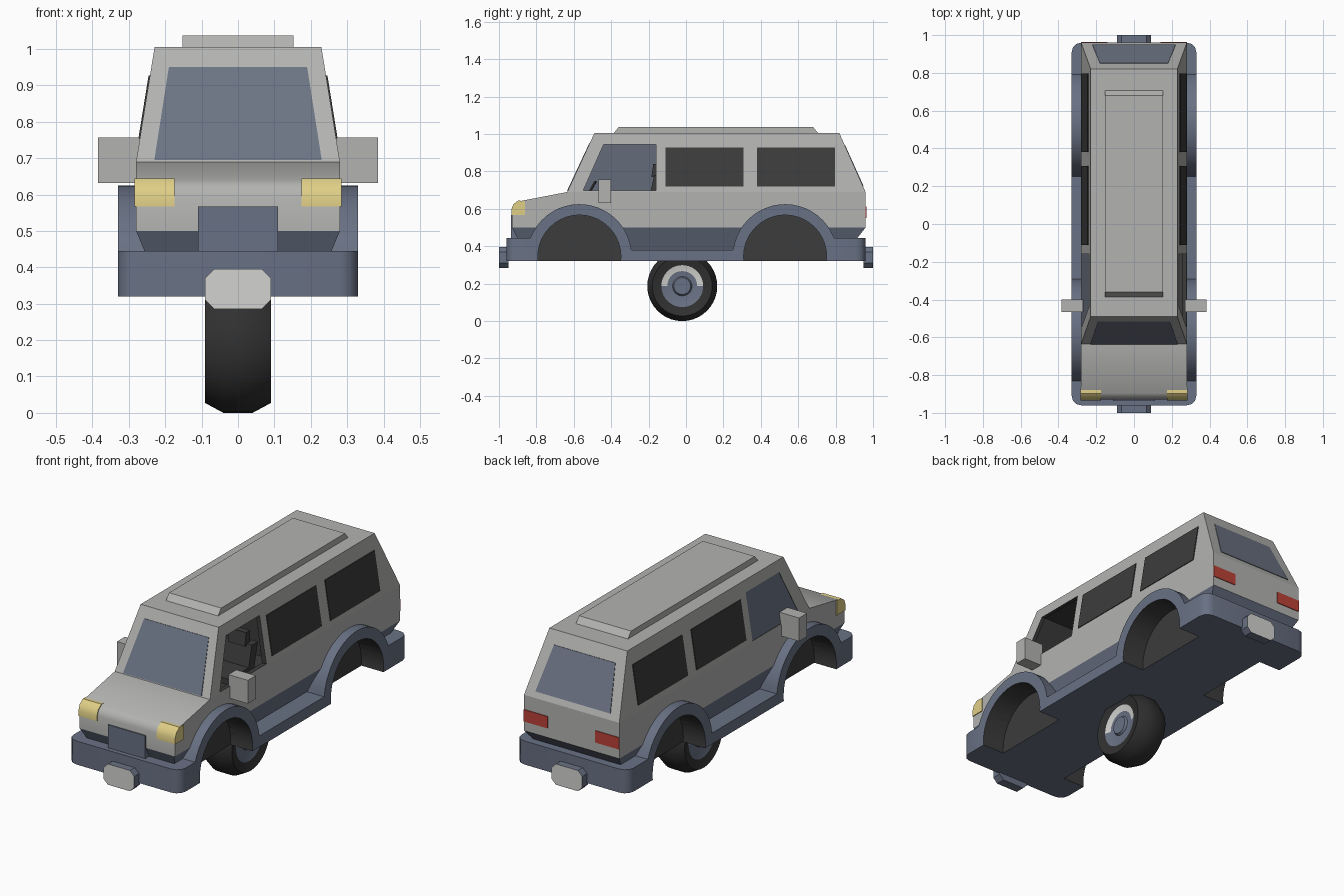
import bpy, bmesh
from math import sin, cos, pi, radians
from mathutils import Vector

cube = bpy.data.objects.get("Cube")
if cube:
    bpy.data.objects.remove(cube, do_unlink=True)


def material(name, r, g, b):
    m = bpy.data.materials.new(name)
    m.use_nodes = True
    m.diffuse_color = (r, g, b, 1)
    m.node_tree.nodes["Principled BSDF"].inputs["Base Color"].default_value = (r, g, b, 1)
    return m


PAINT = material("body grey", .45, .45, .44)
TRIM = material("slate trim", .14, .165, .23)
GLASS = material("blue grey glass", .15, .175, .23)
DARK = material("dark grey", .045, .045, .045)
TYRE = material("tyre black", .03, .03, .03)
METAL = material("light metal", .65, .65, .63)
YELLOW = material("lamp yellow", .74, .62, .24)
RED = material("lamp red", .50, .055, .04)


def finish(name, bm, mats):
    bmesh.ops.recalc_face_normals(bm, faces=bm.faces)
    mesh = bpy.data.meshes.new(name)
    bm.to_mesh(mesh)
    bm.free()
    for m in mats:
        mesh.materials.append(m)
    ob = bpy.data.objects.new(name, mesh)
    bpy.context.collection.objects.link(ob)
    return ob


def extrude(name, pts, lo, hi, mats, axis="x", slot=0):
    """Extrude an outline along x or y; lo and hi may depend on height."""
    bm = bmesh.new()
    rings = []
    for end in (lo, hi):
        ring = []
        for u, z in pts:
            e = end(z) if callable(end) else end
            ring.append(bm.verts.new((e, u, z) if axis == "x" else (u, e, z)))
        rings.append(ring)
        bm.faces.new(ring)
    for i in range(len(pts)):
        j = (i + 1) % len(pts)
        bm.faces.new((rings[0][i], rings[0][j], rings[1][j], rings[1][i]))
    for f in bm.faces:
        f.material_index = slot
    return finish(name, bm, mats)


def rect(u0, u1, z0, z1):
    return [(u0, z0), (u1, z0), (u1, z1), (u0, z1)]


def cut(ob, cutters):
    for c in cutters:
        mod = ob.modifiers.new("cut", "BOOLEAN")
        mod.operation, mod.solver, mod.object = "DIFFERENCE", "EXACT", c
        bpy.context.view_layer.objects.active = ob
        bpy.ops.object.modifier_apply(modifier=mod.name)


def smooth(ob, angle=35):
    bpy.ops.object.select_all(action="DESELECT")
    ob.select_set(True)
    bpy.context.view_layer.objects.active = ob
    bpy.ops.object.shade_smooth_by_angle(angle=radians(angle))


# Body surface: half width, windscreen and tailgate as functions of height
def half(z):
    if z < .5:
        return .28 - (.5 - z) * .42
    return .28 - max(0, z - .69) * .05 / .31


def screen(z):
    return -.635 + (z - .69) * .145 / .31


def tail(z):
    return .96 - (z - .69) * .14 / .31


def side(s, offset):
    return lambda z: s * (half(z) + offset)


# Main body in three tiers
cabin = extrude("cabin", [(-.635, .69), (-.49, 1.005), (.82, 1.005), (.96, .69)],
                side(-1, 0), side(1, 0), [PAINT, DARK])
lower_body = extrude("lower_body", [(-.93, .5), (-.93, .595), (-.92, .622), (-.895, .64),
                                    (-.635, .69), (.96, .69), (.96, .5)],
                     side(-1, 0), side(1, 0), [PAINT, DARK])
underbody = extrude("underbody", [(-.93, .5), (.96, .5), (.865, .38), (-.87, .38)],
                    side(-1, 0), side(1, 0), [TRIM, DARK])

# Skirt with bumpers and wheel arches, one side outline
ARCHES, AXLE, STEPS = (-.57, .53), .345, 20


def arc(cy, a0, a1):
    step = radians(a1 - a0) / STEPS
    return [(cy + .28 * cos(radians(a0) + i * step), AXLE + .28 * sin(radians(a0) + i * step))
            for i in range(STEPS + 1)]


outline = [(-.96, .32), (-.96, .445)] + arc(ARCHES[0], 159, 7) + arc(ARCHES[1], 173, 21)
outline += [(.96, .445), (.96, .32)]
skirt = extrude("skirt", outline, -.33, .33, [TRIM, DARK])
bm = bmesh.new()
bm.from_mesh(skirt.data)
corners = [e for e in bm.edges
           if all(abs(v.co.x) > .32 and abs(v.co.y) > .95 for v in e.verts)
           and abs(e.verts[0].co.z - e.verts[1].co.z) > .1]
bmesh.ops.bevel(bm, geom=corners, offset=.05, segments=3, profile=.5, affect="EDGES")
bm.to_mesh(skirt.data)
bm.free()

# Wheel wells
wells = []
for cy in ARCHES:
    circle = [(cy + .222 * cos(i * pi / 20), AXLE + .222 * sin(i * pi / 20)) for i in range(40)]
    for s in (-1, 1):
        wells.append(extrude("well_cutter", circle, s * .2, s * .4, [PAINT, DARK], slot=1))
for ob in (skirt, underbody, lower_body):
    cut(ob, wells)

# Driver compartment with window openings on both sides
window = [(-.55, .697), (-.44, .945), (-.16, .945), (-.16, .697)]
cavity = extrude("cavity_cutter", [(-.6, .64), (-.6, .7), (-.47, .97), (0, .97), (0, .64)],
                 side(-1, -.02), side(1, -.02), [PAINT, DARK], slot=1)
opening = extrude("window_cutter", window, -.4, .4, [PAINT, DARK], slot=1)
cut(cabin, [cavity, opening])
cut(lower_body, [cavity])
for c in wells + [cavity, opening]:
    bpy.data.objects.remove(c, do_unlink=True)
smooth(skirt)
smooth(lower_body)

# Glass: only the right front window is glazed
extrude("right_front_window", window, side(-1, -.01), side(-1, -.002), [GLASS])
extrude("windscreen", [(-.23, .695), (.23, .695), (.19, .95), (-.19, .95)],
        lambda z: screen(z) - .004, lambda z: screen(z) + .003, [GLASS], "y")
extrude("rear_window", [(-.22, .72), (.22, .72), (.18, .94), (-.18, .94)],
        lambda z: tail(z) - .003, lambda z: tail(z) + .004, [GLASS], "y")

# Parts on both sides
for s, label in ((-1, "right"), (1, "left")):
    for y, row in ((-.11, "middle"), (.38, "rear")):
        extrude(f"{label}_{row}_window", rect(y, y + .417, .72, .927),
                side(s, -.003), side(s, .004), [DARK])
    extrude(f"{label}_mirror", rect(-.467, -.4, .632, .756), s * .27, s * .385, [PAINT])
    lamp = extrude(f"{label}_headlight",
                   [(-.934, .567), (-.934, .596), (-.923, .625), (-.897, .644), (-.86, .642), (-.86, .567)],
                   s * .175, s * .284, [YELLOW])
    smooth(lamp)
    extrude(f"{label}_tail_light", rect(s * .14, s * .28, .55, .613), .957, .964, [RED], "y")
    # Seats
    extrude(f"{label}_seat_cushion", rect(-.36, -.16, .64, .67), s * .04, s * .2, [DARK])
    extrude(f"{label}_seat_back", [(-.2, .65), (-.15, .65), (-.12, .78), (-.17, .78)],
            s * .04, s * .2, [DARK])
    extrude(f"{label}_headrest", [(-.185, .77), (-.14, .77), (-.14, .84), (-.175, .84)],
            s * .07, s * .17, [DARK])

# Steering wheel
bpy.ops.mesh.primitive_torus_add(location=(.12, -.51, .7), rotation=(radians(60), 0, 0),
                                 major_radius=.05, minor_radius=.008,
                                 major_segments=20, minor_segments=6)
bpy.context.object.name = "steering_wheel"
bpy.context.object.data.materials.append(DARK)

# Roof panel and grille
extrude("roof_panel", [(-.39, 1.0), (-.36, 1.037), (.68, 1.037), (.71, 1.0)], -.153, .153, [PAINT])
extrude("grille", rect(-.11, .11, .44, .567), -.936, -.87, [TRIM], "y")

# Eight sided bumper plates, light on the outer face
plate = [(-.09, .31), (-.065, .285), (.065, .285), (.09, .31),
         (.09, .37), (.065, .395), (-.065, .395), (-.09, .37)]
for s, label in ((-1, "front"), (1, "rear")):
    ob = extrude(f"{label}_bumper_plate", plate, s * .95, s * 1.0, [TRIM, METAL], "y")
    for p in ob.data.polygons:
        p.material_index = int(p.center.y * s > .99)

# Single central wheel, lathed around x
SIDES, CENTRE = 40, Vector((0, -.02, .187))
profile = [(.082, 0), (.082, .045), (.07, .052), (.07, .08), (.08, .112), (.088, .155), (.09, .16), (.04, .187)]
profile += [(-x, r) for x, r in reversed(profile)]
bm = bmesh.new()
rings = [[bm.verts.new(CENTRE + Vector((x, r * cos(2 * pi * i / SIDES), r * sin(2 * pi * i / SIDES))))
          for i in range(SIDES)] for x, r in profile]
for k in range(len(rings) - 1):
    for i in range(SIDES):
        j = (i + 1) % SIDES
        f = bm.faces.new((rings[k][i], rings[k][j], rings[k + 1][j], rings[k + 1][i]))
        radius = (profile[k][1] + profile[k + 1][1]) / 2
        upper = f.calc_center_median().z > CENTRE.z
        f.material_index = 0 if radius > .112 else 2 if radius > .08 and upper else 1
bmesh.ops.remove_doubles(bm, verts=bm.verts, dist=.0001)
wheel = finish("wheel", bm, [TYRE, TRIM, METAL])
smooth(wheel, 30)
